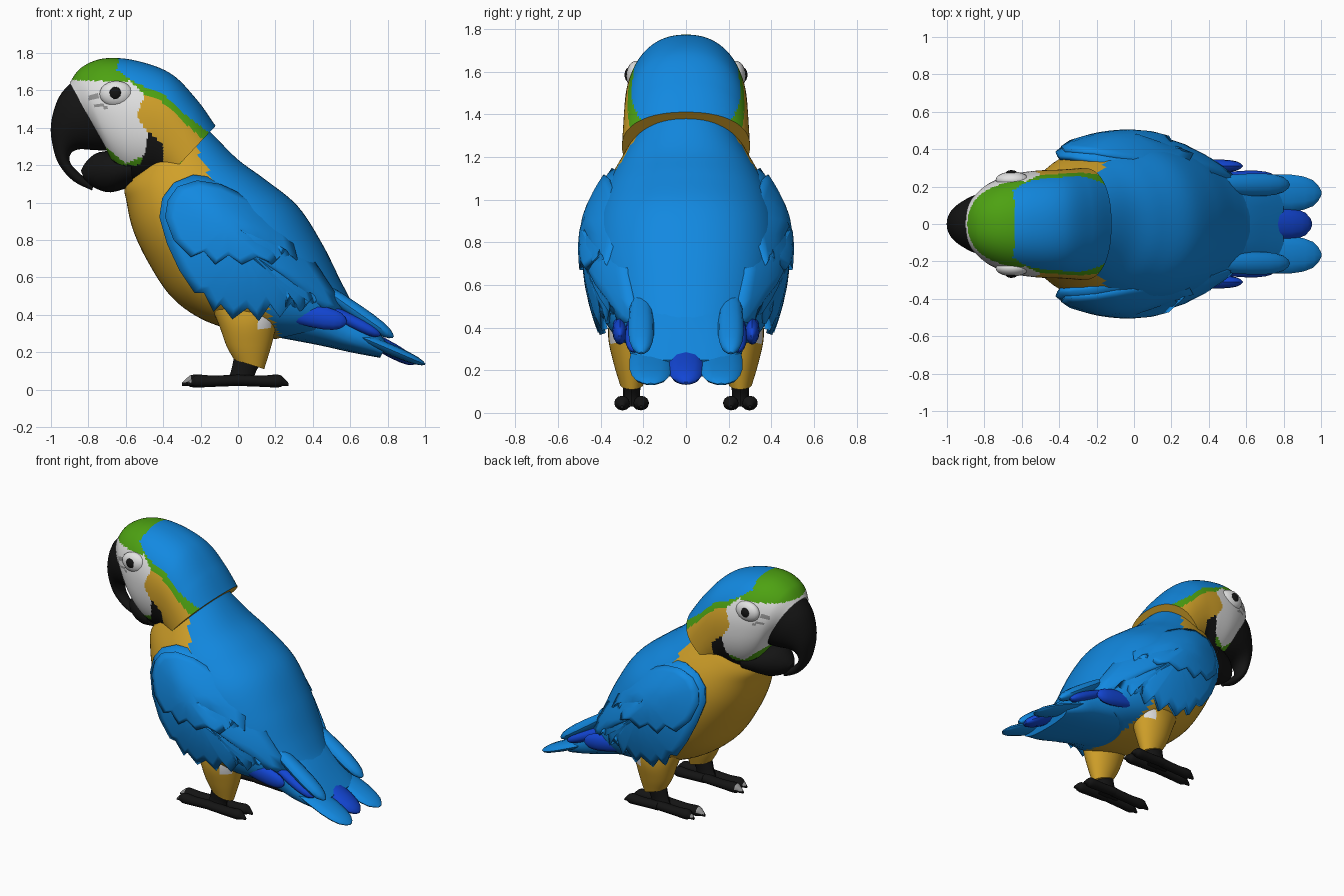
import bpy, bmesh, math
from mathutils import Vector

if "Cube" in bpy.data.objects:
    bpy.data.objects.remove(bpy.data.objects["Cube"])


def material(name, rgb):
    m = bpy.data.materials.new(name)
    m.diffuse_color = (*rgb, 1)
    m.use_nodes = True
    m.node_tree.nodes["Principled BSDF"].inputs["Base Color"].default_value = m.diffuse_color
    return m


BLUE, DEEP, GREEN, YELLOW, WHITE, BLACK, GREY = range(7)
MATS = [material("sky blue", (0.006, 0.25, 0.75)), material("deep blue", (0.006, 0.06, 0.65)),
        material("leaf green", (0.075, 0.36, 0.006)), material("golden yellow", (0.63, 0.35, 0.022)),
        material("face white", (0.76, 0.76, 0.76)), material("beak black", (0.007, 0.007, 0.007)),
        material("claw grey", (0.3, 0.3, 0.3))]


def finish(name, bm, paint, angle=38):
    """Turn a bmesh into an object; paint is a colour index or a rule on face centres."""
    bmesh.ops.recalc_face_normals(bm, faces=bm.faces)
    used = []
    for f in bm.faces:
        c = paint(f.calc_center_median()) if callable(paint) else paint
        if c not in used:
            used.append(c)
        f.material_index = used.index(c)
    me = bpy.data.meshes.new(name)
    bm.to_mesh(me)
    bm.free()
    for c in used:
        me.materials.append(MATS[c])
    me.shade_smooth()
    me.set_sharp_from_angle(angle=math.radians(angle))
    ob = bpy.data.objects.new(name, me)
    bpy.context.collection.objects.link(ob)
    return ob


def smooth_rings(rings, steps):
    """Catmull-Rom interpolation between the given rings."""
    out = []
    for i in range(len(rings) - 1):
        p = [rings[min(max(i + k, 0), len(rings) - 1)] for k in (-1, 0, 1, 2)]
        for s in range(steps):
            t = s / steps
            out.append([0.5 * (2 * b + (c - a) * t + (2 * a - 5 * b + 4 * c - d) * t * t
                               + (3 * b - a - 3 * c + d) * t ** 3) for a, b, c, d in zip(*p)])
    return out + [list(rings[-1])]


def loft(name, rings, paint, n=24, steps=4, power=2.0, y=0.0):
    """Each ring: two opposite points (x1, z1, x2, z2) and a half width along y."""
    bm = bmesh.new()
    loops = []
    for x1, z1, x2, z2, w in smooth_rings(rings, steps):
        loop = []
        for k in range(n):
            a = 2 * math.pi * k / n
            c, s = [math.copysign(abs(v) ** (2 / power), v) for v in (math.cos(a), math.sin(a))]
            loop.append(bm.verts.new(((x1 + x2) / 2 + c * (x1 - x2) / 2, y + s * w,
                                      (z1 + z2) / 2 + c * (z1 - z2) / 2)))
        loops.append(loop)
    for p, q in zip(loops, loops[1:]):
        for k in range(n):
            bm.faces.new((p[k], p[k - 1], q[k - 1], q[k]))
    bm.faces.new(loops[0])
    bm.faces.new(loops[-1])
    return finish(name, bm, paint)


def feather(name, base, tip, y, w, h, paint):
    """Long rounded blade from base to tip in the xz plane."""
    b, t = Vector(base), Vector(tip)
    d = (t - b).normalized()
    up = Vector((-d.y, d.x)) * h
    rings = []
    for f, k in ((0, .5), (.3, .9), (.7, 1), (.92, .7), (1, .15)):
        c = b.lerp(t, f)
        rings.append((*(c + up * k), *(c - up * k), w * k))
    return loft(name, rings, paint, n=12, steps=2, y=y)


def blob(name, centre, radii, paint):
    bm = bmesh.new()
    bmesh.ops.create_uvsphere(bm, u_segments=20, v_segments=12, radius=1)
    for v in bm.verts:
        v.co = Vector(centre) + Vector(a * b for a, b in zip(v.co, radii))
    return finish(name, bm, paint)


def inside(poly, x, z):
    hit = False
    for (x1, z1), (x2, z2) in zip(poly, poly[1:] + poly[:1]):
        if (z1 > z) != (z2 > z) and x < (x2 - x1) * (z - z1) / (z2 - z1) + x1:
            hit = not hit
    return hit


# Body: yellow in front, blue behind
loft("body", [(-.50, 1.20, -.20, 1.43, .22), (-.60, 1.09, -.13, 1.36, .27), (-.595, 1.0, 0, 1.23, .34),
              (-.56, .85, .15, 1.12, .40), (-.48, .68, .32, .98, .44), (-.36, .50, .45, .78, .44),
              (-.20, .38, .55, .58, .40), (0, .31, .62, .45, .34), (.2, .27, .68, .38, .26)],
     lambda c: YELLOW if c.x < -.2 + (1.25 - c.z) * .44 else BLUE, n=64, steps=6, power=2.2)

# Head, painted by regions of its side outline
REGIONS = [
    (GREEN, [(-1.1, 1.0), (-1.1, 1.9), (-.6, 1.9), (-.65, 1.71), (-.55, 1.64), (-.4, 1.58), (-.28, 1.47),
             (-.1, 1.33), (-.15, 1.0)]),
    (YELLOW, [(-.58, 1.43), (-.5, 1.57), (-.43, 1.56), (-.18, 1.33), (-.3, 1.22), (-.37, 1.16), (-.5, 1.38)]),
    (BLACK, [(-.8, 1.3), (-.62, 1.2), (-.52, 1.2), (-.48, 1.38), (-.4, 1.31), (-.4, 1.2), (-.45, 1.15),
             (-.5, 1.12), (-.6, 1.0), (-.8, 1.0)]),
    (WHITE, [(-1, 1.66), (-.78, 1.65), (-.58, 1.65), (-.5, 1.58), (-.54, 1.46), (-.48, 1.37), (-.5, 1.25),
             (-.6, 1.21), (-.7, 1.29), (-1, 1.5)]),
    (GREY, [(-.8, 1.55), (-.8, 1.57), (-.74, 1.58), (-.74, 1.56)]),
    (GREY, [(-.77, 1.51), (-.77, 1.53), (-.70, 1.52), (-.70, 1.505)]),
]


def head_paint(c):
    colour = BLUE
    for col, poly in REGIONS:
        if inside(poly, c.x, c.z):
            colour = col
    return colour


loft("head", [(-.90, 1.64, -.70, 1.28, .17), (-.84, 1.72, -.65, 1.17, .225), (-.72, 1.77, -.58, 1.11, .265),
              (-.55, 1.76, -.50, 1.09, .285), (-.36, 1.69, -.46, 1.10, .29), (-.22, 1.55, -.44, 1.10, .295),
              (-.12, 1.41, -.42, 1.09, .30)], head_paint, n=128, steps=14, power=2.25)

# Beak: hooked upper half and short lower half
loft("upper_beak", [(-.885, 1.65, -.68, 1.28, .175), (-.96, 1.56, -.76, 1.28, .145), (-1.0, 1.42, -.85, 1.285, .10),
                    (-.99, 1.30, -.895, 1.26, .07), (-.955, 1.20, -.895, 1.21, .05),
                    (-.88, 1.115, -.84, 1.15, .035), (-.78, 1.065, -.77, 1.10, .015)], BLACK)
loft("lower_beak", [(-.58, 1.28, -.56, 1.09, .21), (-.74, 1.27, -.68, 1.055, .14), (-.81, 1.22, -.77, 1.08, .08),
                    (-.84, 1.17, -.82, 1.12, .03)], BLACK)

# Wing layers: star-filled outlines bent over the side of the body
WING = [(-.40, 1.02), (-.34, 1.10), (-.24, 1.14), (-.1, 1.12), (.05, 1.06), (.2, .95), (.32, .8), (.42, .65),
        (.52, .5), (.56, .41), (.45, .43), (.4, .5), (.33, .42), (.29, .48), (.22, .39), (.17, .46), (.11, .37),
        (.05, .44), (-.03, .38), (-.09, .46), (-.13, .42), (-.18, .52), (-.23, .52), (-.31, .64), (-.375, .78),
        (-.415, .92)]
COVERT = [(-.37, 1.01), (-.32, 1.08), (-.22, 1.11), (-.1, 1.09), (.05, 1.02), (.18, .92), (.28, .8), (.31, .69),
          (.25, .74), (.18, .67), (.1, .71), (.02, .67), (-.05, .72), (-.12, .67), (-.18, .74), (-.25, .71),
          (-.34, .8), (-.385, .92)]


def shell(name, outline, centre, side, lift):
    def place(x, z):
        u = (x + .02) * .73 - (z - .78) * .68
        v = (x + .02) * .68 + (z - .78) * .73
        y = .475 + lift - (.6 if u < 0 else .45) * u * u - (3.2 if v > 0 else .5) * v * v
        return bm.verts.new((x, side * y, z))
    bm = bmesh.new()
    cx, cz = centre
    loops = [[place(cx + (x - cx) * k, cz + (z - cz) * k) for x, z in outline] for k in (1, .85, .65, .45, .22)]
    n = len(outline)
    for p, q in zip(loops, loops[1:]):
        for i in range(n):
            bm.faces.new((p[i], p[i - 1], q[i - 1], q[i]))
    bm.faces.new(loops[-1])
    ob = finish(name, bm, BLUE)
    mod = ob.modifiers.new("thickness", 'SOLIDIFY')
    mod.thickness, mod.offset = .03, 0


# Tail block and centre feather
loft("tail_base", [(.45, .62, .15, .29, .30), (.62, .45, .42, .24, .27), (.72, .34, .60, .20, .26),
                   (.80, .25, .76, .17, .22)], BLUE, power=2.6)
feather("centre_tail_feather", (.55, .36), (.95, .14), 0, .085, .04, DEEP)

# Everything that comes in left and right pairs
for side, tag in ((-1, "right"), (1, "left")):
    shell("wing_" + tag, WING, (.02, .76), side, 0)
    shell("wing_coverts_" + tag, COVERT, (-.06, .88), side, .016)
    feather("flight_feather_" + tag, (.2, .43), (.58, .36), side * .31, .035, .06, DEEP)
    feather("wing_tip_" + tag, (.4, .58), (.83, .28), side * .21, .06, .04, BLUE)
    feather("wing_tip_under_" + tag, (.42, .46), (.76, .29), side * .24, .045, .035, DEEP)
    feather("outer_tail_feather_" + tag, (.45, .37), (1.0, .135), side * .165, .10, .03, BLUE)

    blob("eye_patch_" + tag, (-.65, 1.58, side * .235)[:1] + (side * .235, 1.58), (.09, .045, .07), WHITE)
    blob("eye_" + tag, (-.655, side * .268, 1.585), (.034, .02, .034), BLACK)

    # Thigh with a small pale patch on its outer side
    loft("thigh_" + tag, [(-.16, .48, .26, .52, .10), (-.10, .34, .215, .38, .11), (-.06, .23, .18, .24, .085),
                          (-.02, .16, .14, .11, .055)],
         lambda c: WHITE if abs(c.y) > .3 and .11 < c.x < .175 and .32 < c.z < .4 else YELLOW,
         n=40, steps=6, y=side * .255)

    # Foot: ankle, two toes forward, two toes back
    loft("ankle_" + tag, [(-.02, .18, .12, .14, .045), (-.04, .09, .09, .08, .04), (-.07, .03, .09, .03, .05)],
         BLACK, n=12, y=side * .255)
    for k, (y, tip) in enumerate(((.215, -.29), (.295, -.26), (.21, .25), (.3, .26))):
        d = math.copysign(1, tip)
        loft(f"toe_{tag}_{k + 1}", [(0, .08, 0, .02, .035), (tip * .5, .075, tip * .5, .015, .034),
                                    (tip * .82, .08, tip * .82, .012, .036), (tip * .93, .065, tip * .93, .02, .022),
                                    (tip + d * .01, .035, tip + d * .01, .02, .008)],
             lambda c: GREY if c.x < -.25 and c.z > .04 else BLACK, n=12, y=side * y)
